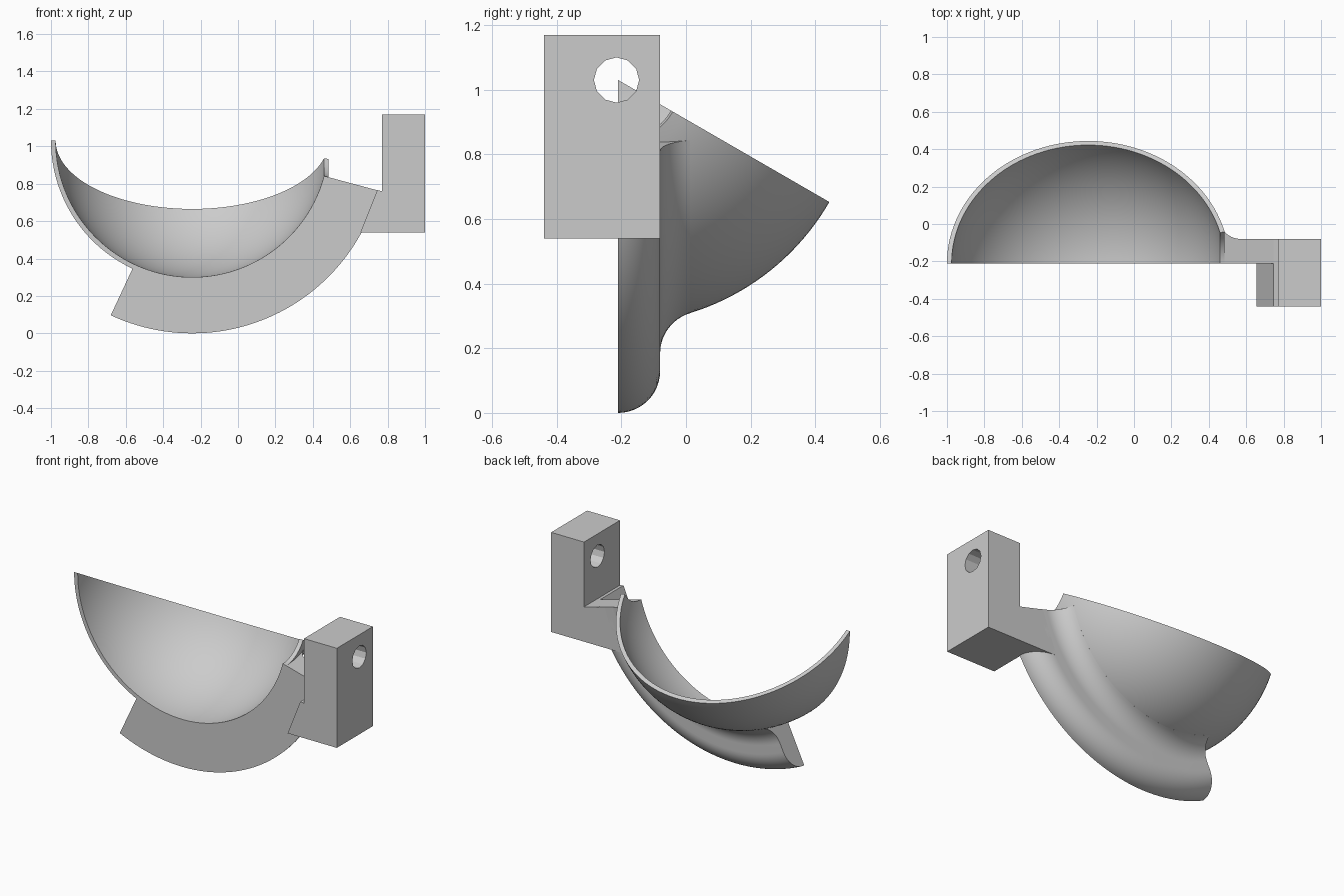
import bpy, bmesh
from math import radians, sin, cos, sqrt, atan2, pi
from mathutils import Matrix, Vector

cube = bpy.data.objects.get("Cube")
if cube:
    bpy.data.objects.remove(cube, do_unlink=True)

CENTRE = Vector((-0.245, -0.21, 1.03))   # centre of the bowl sphere
R_OUT, R_IN = 0.755, 0.73

grey = bpy.data.materials.new("plain_grey")
grey.use_nodes = True
colour = (0.6, 0.6, 0.6, 1)
grey.diffuse_color = colour
grey.node_tree.nodes["Principled BSDF"].inputs["Base Color"].default_value = colour


def skin(name, rings, smooth=True):
    """Join matching closed rings into a capped solid."""
    bm = bmesh.new()
    loops = [[bm.verts.new(p) for p in ring] for ring in rings]
    n = len(loops[0])
    for a, b in zip(loops, loops[1:]):
        for i in range(n):
            j = (i + 1) % n
            bm.faces.new((a[i], a[j], b[j], b[i]))
    bm.faces.new(loops[0])
    bm.faces.new(loops[-1])
    bmesh.ops.remove_doubles(bm, verts=bm.verts, dist=1e-5)
    bmesh.ops.recalc_face_normals(bm, faces=bm.faces)
    mesh = bpy.data.meshes.new(name)
    bm.to_mesh(mesh)
    bm.free()
    mesh.materials.append(grey)
    obj = bpy.data.objects.new(name, mesh)
    bpy.context.collection.objects.link(obj)
    if smooth:
        bpy.ops.object.select_all(action='DESELECT')
        obj.select_set(True)
        bpy.context.view_layer.objects.active = obj
        bpy.ops.object.shade_smooth_by_angle(angle=radians(30))
    return obj


def sweep(name, profile, axis, start, end, steps):
    """Turn a profile about an axis through the sphere centre."""
    rings = []
    for i in range(steps + 1):
        turn = Matrix.Rotation(radians(start + (end - start) * i / steps), 3, axis)
        rings.append([CENTRE + turn @ p for p in profile])
    return skin(name, rings)


def prism(name, outline, y0, y1):
    """Extrude an (x, z) outline along y."""
    return skin(name, [[(x, y, z) for x, z in outline] for y in (y0, y1)], False)


def arc(cx, cy, r, a0, a1, n):
    return [(cx + r * cos(a0 + (a1 - a0) * i / n),
             cy + r * sin(a0 + (a1 - a0) * i / n)) for i in range(n + 1)]


# Bowl: thin spherical wedge, open at the end next to the flange
stop = pi + radians(165)
shell = arc(0, 0, R_OUT, pi, stop, 56) + arc(0, 0, R_IN, stop, pi, 56)
sweep("bowl_shell", [Vector((x, 0, z)) for x, z in shell], 'X', 0, 60, 28)

# Curved flange: rounded outer edge, concave fillet into the bowl
T = 0.13
fillet_r = sqrt((R_OUT + T) ** 2 - (2 * T) ** 2)
lean = atan2(2 * T, fillet_r)
section = arc(0.9, 0, T, 0, pi / 2, 12)
section += arc(fillet_r, 2 * T, T, -pi / 2, lean - pi, 12)
section += arc(0, 0, 0.745, lean, 0, 6)
sweep("curved_flange", [Vector((r, y, 0)) for r, y in section], 'Y', 15, 115, 48)

# Mounting bracket: upright block with a short foot
bracket = prism("mounting_bracket",
                [(0.655, 0.54), (1, 0.54), (1, 1.17), (0.77, 1.17), (0.77, 0.76), (0.745, 0.765)],
                -0.44, -0.08)

# Web joining the bracket foot to the flange
prism("bracket_web", [(0.5, 0.54), (0.7, 0.54), (0.76, 0.761), (0.6, 0.803)], -0.21, -0.08)

# Screw hole through the block
rim = arc(-0.215, 1.03, 0.07, 0, 2 * pi, 12)[:-1]
cutter = skin("hole_cutter", [[(x, y, z) for y, z in rim] for x in (0.7, 1.1)], False)
cutter.hide_render = True
cutter.hide_viewport = True
cutter.display_type = 'WIRE'
hole = bracket.modifiers.new("screw_hole", 'BOOLEAN')
hole.operation = 'DIFFERENCE'
hole.solver = 'EXACT'
hole.object = cutter
